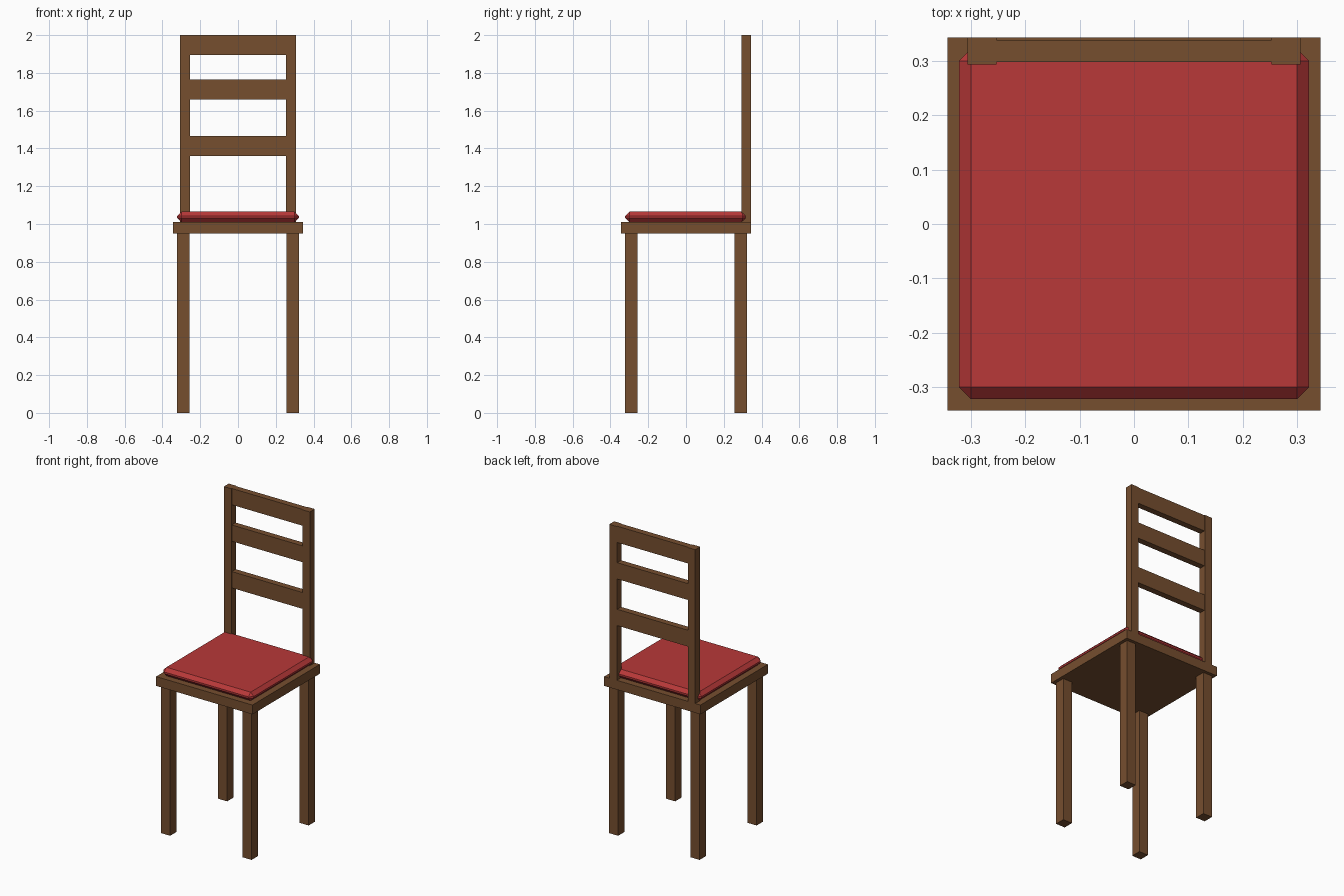
import bpy
import bmesh
from mathutils import Vector

if "Cube" in bpy.data.objects:
    bpy.data.objects.remove(bpy.data.objects["Cube"])


def material(name, rgb):
    m = bpy.data.materials.new(name)
    m.diffuse_color = (*rgb, 1.0)
    m.use_nodes = True
    m.node_tree.nodes["Principled BSDF"].inputs["Base Color"].default_value = m.diffuse_color
    return m


WOOD = material("brown_wood", (0.18, 0.077, 0.028))
FABRIC = material("red_fabric", (0.48, 0.04, 0.04))


def box(name, lo, hi, mat, bevel=0.0):
    """Axis-aligned box between two corners, with optional chamfered edges."""
    lo, hi = Vector(lo), Vector(hi)
    bm = bmesh.new()
    bmesh.ops.create_cube(bm, size=1.0)
    bmesh.ops.scale(bm, vec=hi - lo, verts=bm.verts)
    bmesh.ops.translate(bm, vec=(lo + hi) / 2, verts=bm.verts)
    if bevel:
        bmesh.ops.bevel(bm, geom=bm.edges[:], offset=bevel, segments=1,
                        affect='EDGES', clamp_overlap=True)
    mesh = bpy.data.meshes.new(name)
    bm.to_mesh(mesh)
    bm.free()
    mesh.materials.append(mat)
    obj = bpy.data.objects.new(name, mesh)
    bpy.context.collection.objects.link(obj)
    return obj


# Seat board and chamfered cushion
box("seat", (-0.343, -0.343, 0.95), (0.343, 0.343, 1.01), WOOD)
box("cushion", (-0.322, -0.322, 1.01), (0.322, 0.322, 1.065), FABRIC, bevel=0.022)

# Four legs and two back posts
for sx, side in ((-1, "left"), (1, "right")):
    for sy, end in ((-1, "front"), (1, "back")):
        x, y = sx * 0.29, sy * 0.29
        box(f"{end}_leg_{side}", (x - 0.0325, y - 0.0325, 0.0),
            (x + 0.0325, y + 0.0325, 0.95), WOOD)
    x = sx * 0.2795
    box(f"back_post_{side}", (x - 0.0265, 0.293, 1.01),
        (x + 0.0265, 0.343, 2.0), WOOD)

# Back slats, slightly thinner than the posts
for name, z0, z1 in (("lower", 1.36, 1.465), ("middle", 1.66, 1.765),
                     ("top", 1.895, 2.0)):
    box(f"{name}_slat", (-0.253, 0.298, z0), (0.253, 0.338, z1), WOOD)
